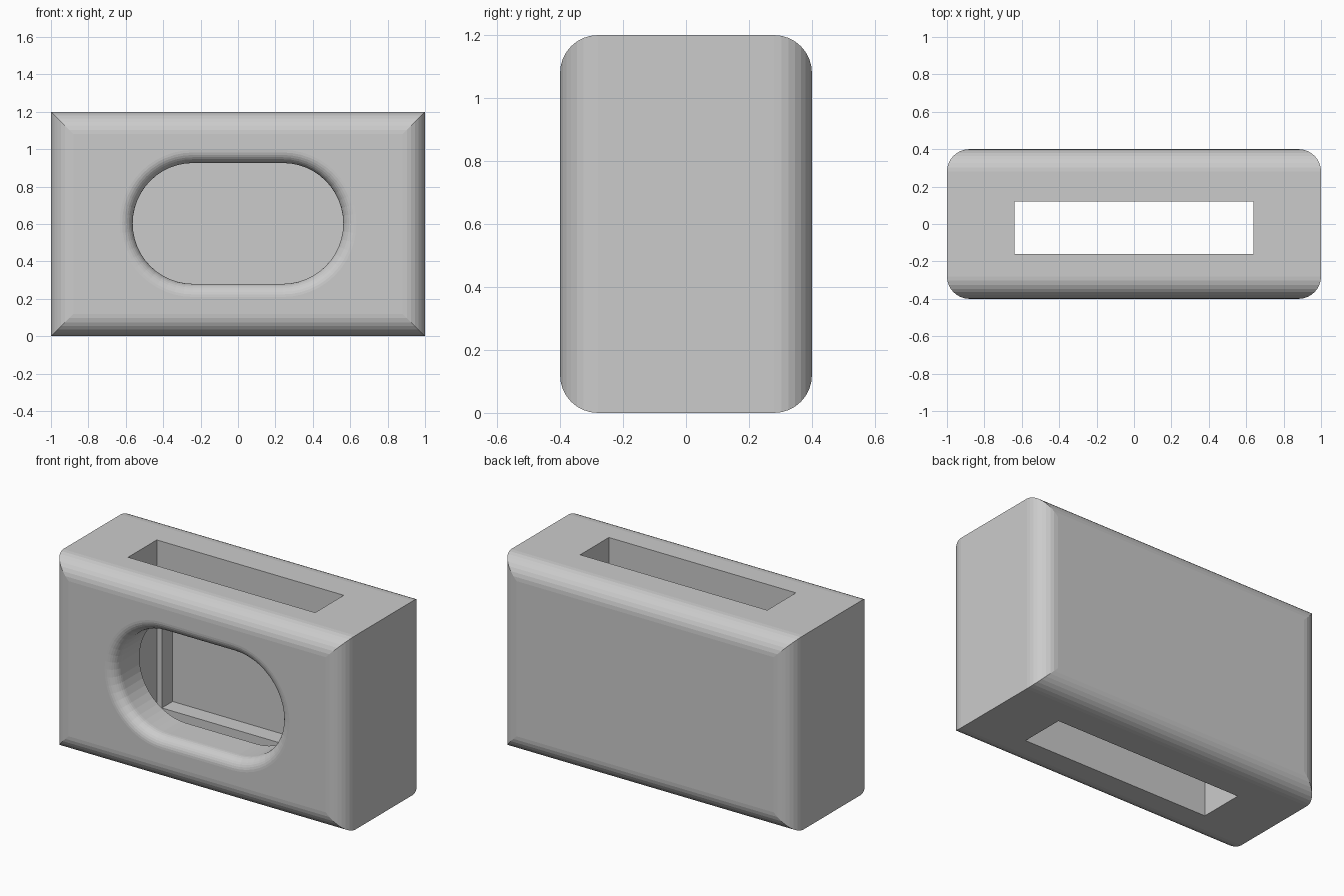
import bpy, bmesh
from math import sin, cos, pi

if "Cube" in bpy.data.objects:
    bpy.data.objects.remove(bpy.data.objects["Cube"])

CZ = 0.6  # mid height


def loft(name, rings):
    """Skin a list of equal-length point rings and cap both ends."""
    bm = bmesh.new()
    loops = [[bm.verts.new(p) for p in ring] for ring in rings]
    n = len(loops[0])
    for a, b in zip(loops, loops[1:]):
        for i in range(n):
            j = (i + 1) % n
            bm.faces.new((a[i], a[j], b[j], b[i]))
    bm.faces.new(loops[0])
    bm.faces.new(loops[-1])
    bmesh.ops.recalc_face_normals(bm, faces=bm.faces[:])
    mesh = bpy.data.meshes.new(name)
    bm.to_mesh(mesh)
    bm.free()
    obj = bpy.data.objects.new(name, mesh)
    bpy.context.collection.objects.link(obj)
    return obj


def rect(hx, hz, y):
    return [(sx * hx, y, CZ + sz * hz) for sx, sz in ((-1, -1), (1, -1), (1, 1), (-1, 1))]


def stadium(half, r, y, seg=24):
    pts = []
    for side, start in ((1, -pi / 2), (-1, pi / 2)):
        for i in range(seg + 1):
            a = start + pi * i / seg
            pts.append((side * half + r * cos(a), y, CZ + 0.003 + r * sin(a)))
    return pts


def cut(target, cutter):
    cutter.hide_render = True
    mod = target.modifiers.new("cut", 'BOOLEAN')
    mod.operation = 'DIFFERENCE'
    mod.solver = 'EXACT'
    mod.object = cutter
    bpy.context.view_layer.objects.active = target
    bpy.ops.object.modifier_apply(modifier=mod.name)
    bpy.data.objects.remove(cutter)


# Body: rounded towards front and back, mitred at the corners
R, N = 0.12, 8
arc = [(R * (1 - sin(pi / 2 * i / N)), -0.4 + R * (1 - cos(pi / 2 * i / N))) for i in range(N + 1)]
front = [rect(1 - d, CZ - d, y) for d, y in arc]
back = [rect(1 - d, CZ - d, -y) for d, y in reversed(arc)]
body = loft("holder_body", front + back)

# Vertical slot through the body
cut(body, loft("slot_cutter", [rect(0.64, 0.8, -0.16), rect(0.64, 0.8, 0.12)]))

# Shallow pocket in the rear wall of the slot
cut(body, loft("pocket_cutter", [rect(0.605, 0.43, 0.0), rect(0.605, 0.43, 0.225)]))

# Oval front window with a rounded lip
F = 0.07
lip = [stadium(0.24, 0.323 + F, -0.45)]
for i in range(N + 1):
    t = pi / 2 * i / N
    lip.append(stadium(0.24, 0.323 + F * (1 - sin(t)), -0.4 + F * (1 - cos(t))))
lip.append(stadium(0.24, 0.323, -0.05))
cut(body, loft("window_cutter", lip))
